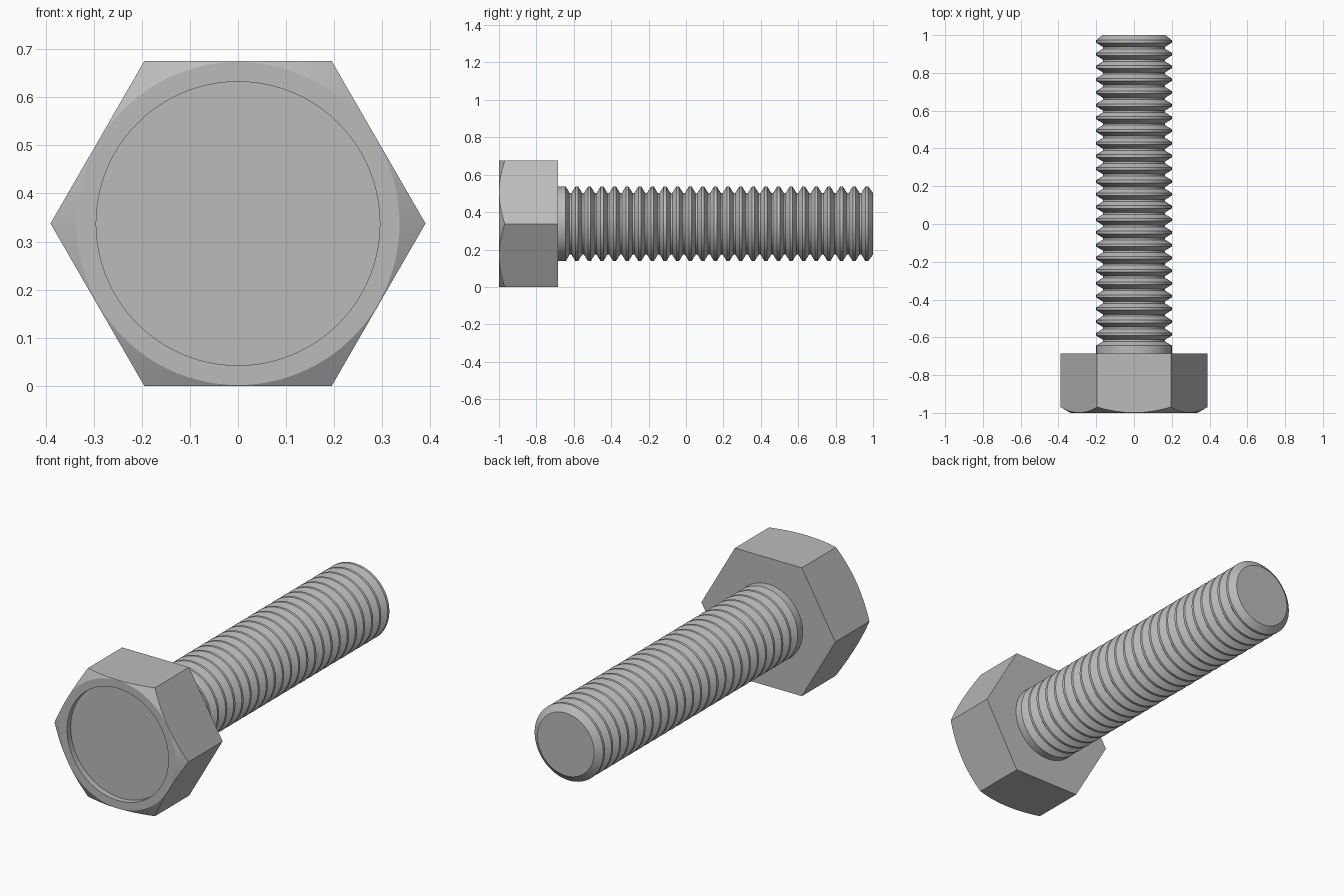
import bpy, bmesh, math
from mathutils import Matrix

cube = bpy.data.objects.get("Cube")
if cube:
    bpy.data.objects.remove(cube, do_unlink=True)

AXIS_Z = 0.3375     # height of the bolt axis
HEX_R = 0.39        # head radius across corners
PITCH = 0.0674      # thread spacing
CREST, ROOT = 0.2, 0.165

steel = bpy.data.materials.new("steel grey")
steel.use_nodes = True
grey = (0.5, 0.5, 0.5, 1)
steel.diffuse_color = grey
steel.node_tree.nodes["Principled BSDF"].inputs["Base Color"].default_value = grey


def finish(name, bm):
    bmesh.ops.recalc_face_normals(bm, faces=bm.faces)
    mesh = bpy.data.meshes.new(name)
    bm.to_mesh(mesh)
    bm.free()
    mesh.materials.append(steel)
    obj = bpy.data.objects.new(name, mesh)
    obj.location.z = AXIS_Z
    bpy.context.collection.objects.link(obj)
    return obj


def lathe(name, profile, steps):
    """Revolve (radius, y) points around the y axis; both ends are capped."""
    bm = bmesh.new()
    rings = []
    for r, y in profile:
        angles = [math.tau * i / steps for i in range(steps)]
        rings.append([bm.verts.new((r * math.cos(a), y, r * math.sin(a))) for a in angles])
    for a, b in zip(rings, rings[1:]):
        for i in range(steps):
            j = (i + 1) % steps
            bm.faces.new((a[i], a[j], b[j], b[i]))
    bm.faces.new(rings[0])
    bm.faces.new(rings[-1])
    return finish(name, bm)


def smooth(obj):
    bpy.ops.object.select_all(action='DESELECT')
    obj.select_set(True)
    bpy.context.view_layer.objects.active = obj
    bpy.ops.object.shade_smooth_by_angle(angle=math.radians(20))


# Hexagonal head, longer than needed at the front so the trim shapes it
bm = bmesh.new()
bmesh.ops.create_cone(bm, cap_ends=True, segments=6, radius1=HEX_R, radius2=HEX_R, depth=0.41)
bmesh.ops.rotate(bm, verts=bm.verts, matrix=Matrix.Rotation(math.pi / 2, 3, 'X'))
corner = max(bm.verts, key=lambda v: v.co.x).co
turn = -math.atan2(corner.z, corner.x)
bmesh.ops.rotate(bm, verts=bm.verts, matrix=Matrix.Rotation(-turn, 3, 'Y'))
bmesh.ops.translate(bm, verts=bm.verts, vec=(0, -0.89, 0))
head = finish("hex_head", bm)

# Trim: round chamfer on the corners and a shallow dish in the front face
trim = lathe("head_trim", [(0.295, -0.97), (0.295, -1), (0.336, -1),
                           (0.46, -0.929), (0.46, -0.6)], 96)
trim.hide_render = True
cut = head.modifiers.new("trim", 'BOOLEAN')
cut.operation = 'INTERSECT'
cut.solver = 'EXACT'
cut.object = trim
bpy.ops.object.select_all(action='DESELECT')
head.select_set(True)
bpy.context.view_layer.objects.active = head
bpy.ops.object.modifier_apply(modifier=cut.name)
bpy.data.objects.remove(trim, do_unlink=True)
smooth(head)

# Threaded shank: plain neck, then ring-shaped ridges up to the chamfered tip
profile = [(CREST, -0.70), (CREST, -0.643)]
start = 1 - 24 * PITCH
for k in range(24):
    y = start + k * PITCH
    mid = y + PITCH / 2
    profile += [(ROOT, y - 0.005), (ROOT, y + 0.005), (CREST, mid - 0.007), (CREST, mid + 0.007)]
profile.append((ROOT, 1))
shank = lathe("threaded_shank", profile, 64)
smooth(shank)
